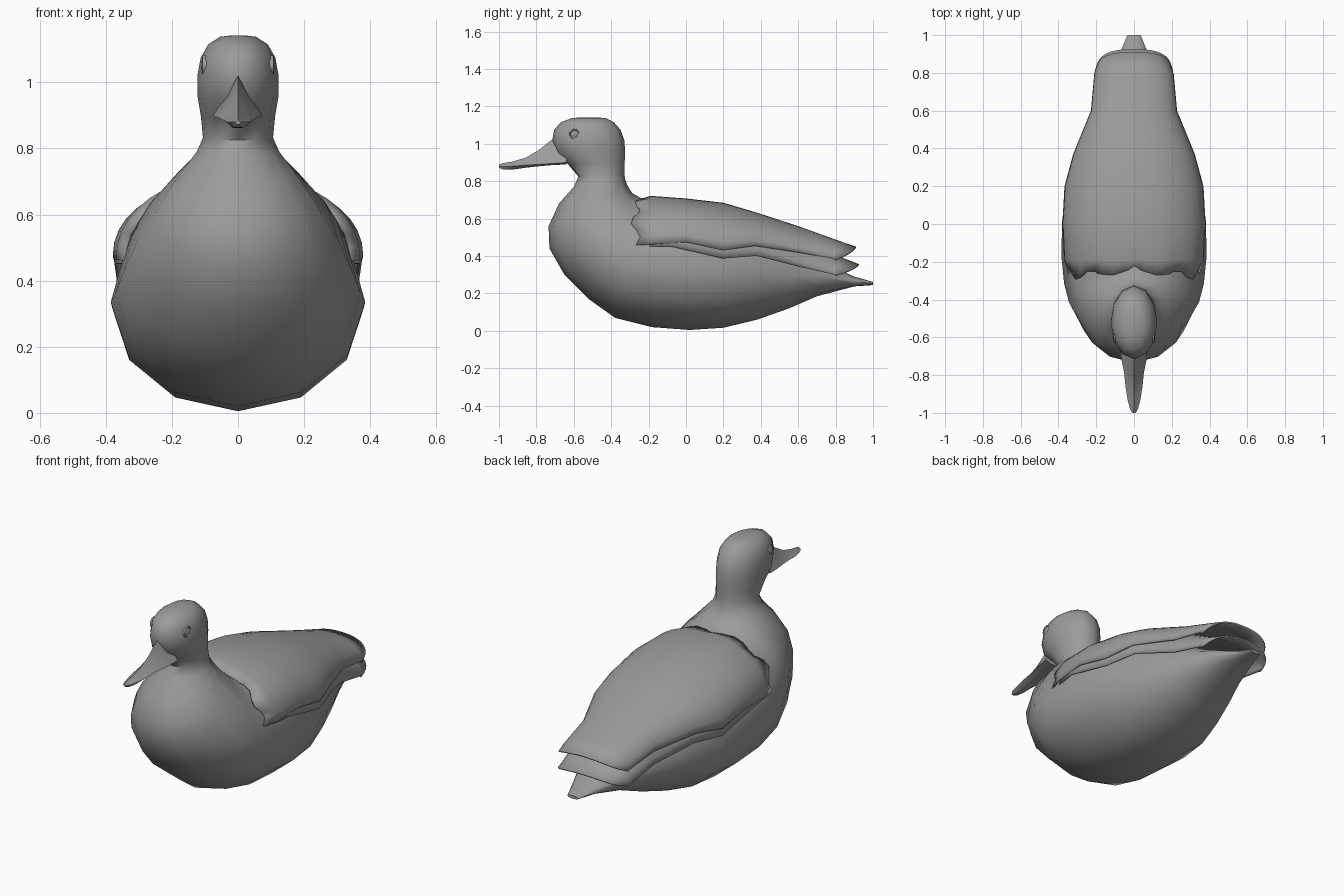
import bpy, bmesh, math

if "Cube" in bpy.data.objects:
    bpy.data.objects.remove(bpy.data.objects["Cube"])

grey = bpy.data.materials.new("duck_grey")
grey.diffuse_color = (0.33, 0.33, 0.33, 1)
grey.use_nodes = True
grey.node_tree.nodes["Principled BSDF"].inputs["Base Color"].default_value = grey.diffuse_color


def loft(name, rings, closed=True, cap=True, angle=60):
    """Skin a list of equal-length point rings."""
    bm = bmesh.new()
    vs = [[bm.verts.new(p) for p in r] for r in rings]
    n = len(vs[0])
    for a, b in zip(vs, vs[1:]):
        for i in range(n if closed else n - 1):
            j = (i + 1) % n
            bm.faces.new((a[i], a[j], b[j], b[i]))
    if cap:
        bm.faces.new(vs[0])
        bm.faces.new(vs[-1])
    bmesh.ops.recalc_face_normals(bm, faces=bm.faces)
    me = bpy.data.meshes.new(name)
    bm.to_mesh(me)
    bm.free()
    me.materials.append(grey)
    ob = bpy.data.objects.new(name, me)
    bpy.context.collection.objects.link(ob)
    bpy.ops.object.select_all(action='DESELECT')
    ob.select_set(True)
    bpy.context.view_layer.objects.active = ob
    bpy.ops.object.shade_smooth_by_angle(angle=math.radians(angle))
    return ob


def oval(top, bot, w, f, n=12):
    """Egg-shaped ring between two profile points, widest at fraction f up."""
    (ty, tz), (by, bz) = top, bot
    pts = []
    for i in range(n):
        a = 2 * math.pi * i / n
        c = -math.cos(a)
        u = f + c * (f if c < 0 else 1 - f)
        pts.append((w * math.sin(a), by + (ty - by) * u, bz + (tz - bz) * u))
    return pts


# Body, neck and head: rings fan from the tail round the nape up to the crown
body = [
    ((1.00, .262), (1.00, .245), .035, .5),
    ((.90, .29), (.90, .238), .075, .5),
    ((.70, .38), (.70, .185), .16, .55),
    ((.55, .47), (.55, .12), .225, .5),
    ((.38, .57), (.38, .06), .295, .48),
    ((.20, .645), (.20, .017), .355, .46),
    ((.02, .68), (.02, .005), .38, .46),
    ((-.15, .705), (-.18, .02), .385, .46),
    ((-.24, .71), (-.38, .07), .37, .46),
    ((-.285, .735), (-.52, .17), .345, .46),
    ((-.30, .755), (-.65, .30), .305, .48),
    ((-.308, .77), (-.73, .44), .255, .48),
    ((-.314, .78), (-.735, .56), .215, .48),
    ((-.32, .795), (-.68, .68), .165, .5),
    ((-.325, .81), (-.60, .77), .125, .5),
    ((-.33, .84), (-.575, .825), .106, .5),
    ((-.328, .90), (-.63, .89), .112, .5),
    ((-.325, .96), (-.695, .95), .122, .5),
    ((-.33, 1.02), (-.715, 1.02), .123, .5),
    ((-.35, 1.075), (-.705, 1.075), .113, .5),
    ((-.385, 1.115), (-.67, 1.115), .09, .5),
    ((-.43, 1.138), (-.61, 1.138), .055, .5),
    ((-.49, 1.142), (-.55, 1.142), .02, .5),
]
loft("body_and_head", [oval(*r) for r in body])


def wing_sheet(name, stations, end_sweep, steps=10):
    """Arched sheet over the back; stations are y, ridge z, edge x, edge z."""
    rings = []
    for k, (y, top, ex, ez) in enumerate(stations):
        ring = []
        for i in range(-steps, steps + 1):
            t = i / steps * math.pi / 2
            x = ex * math.copysign(abs(math.sin(t)) ** .94, t)
            z = ez + (top - ez) * abs(math.cos(t)) ** .94
            s = abs(i) / steps
            yy = y
            if k == len(stations) - 1:          # swept-back rear edge
                yy -= end_sweep * s ** 2.5
            if k == 0:                          # scalloped front edge
                yy += .025 * math.cos(s * 14)
            ring.append((x, yy, z))
        rings.append(ring)
    ob = loft(name, rings, closed=False, cap=False)
    # make sure the outer side points up, then thicken inward
    if ob.data.polygons[len(ob.data.polygons) // 2].normal.z < 0:
        ob.data.flip_normals()
    mod = ob.modifiers.new("thickness", 'SOLIDIFY')
    mod.thickness = .008
    mod.offset = -1
    return ob


# Upper folded wings
wing_sheet("upper_wings", [
    (-.27, .70, .345, .46), (-.19, .722, .37, .463), (0, .708, .379, .475),
    (.20, .685, .368, .432), (.37, .635, .322, .455), (.60, .56, .228, .42),
    (.80, .488, .21, .385), (.91, .45, .205, .375)], .11)

# Lower layer of flight feathers
wing_sheet("lower_wings", [
    (-.20, .69, .355, .452), (-.08, .69, .374, .452), (.20, .66, .365, .388),
    (.38, .61, .315, .402), (.60, .515, .226, .345),
    (.80, .405, .207, .30), (.925, .357, .203, .292)], .125)

# Bill: y, ridge z, edge z, underside z, half width
bill = [(-.64, 1.04, .90, .89, .075), (-.72, 1.02, .895, .886, .066),
        (-.79, .965, .89, .88, .052), (-.86, .925, .886, .872, .045),
        (-.93, .905, .88, .862, .034), (-.98, .897, .88, .864, .021),
        (-1.0, .888, .88, .872, .008)]
loft("bill", [[(0, y, t), (w * .5, y, e + (t - e) * .42), (w, y, e),
               (w * .5, y, b), (0, y, b), (-w * .5, y, b), (-w, y, e),
               (-w * .5, y, e + (t - e) * .42)]
              for y, t, e, b, w in bill], angle=50)

# Eyes: shallow domes with a raised rim
for side, label in ((1, "right"), (-1, "left")):
    prof = [(.032, .090), (.031, .107), (.025, .109), (.022, .105), (.012, .111), (.003, .112)]
    loft("eye_" + label, [[(side * x, -.595 + r * math.cos(a), 1.05 + r * math.sin(a))
                           for a in (2 * math.pi * i / 12 for i in range(12))]
                          for r, x in prof])
